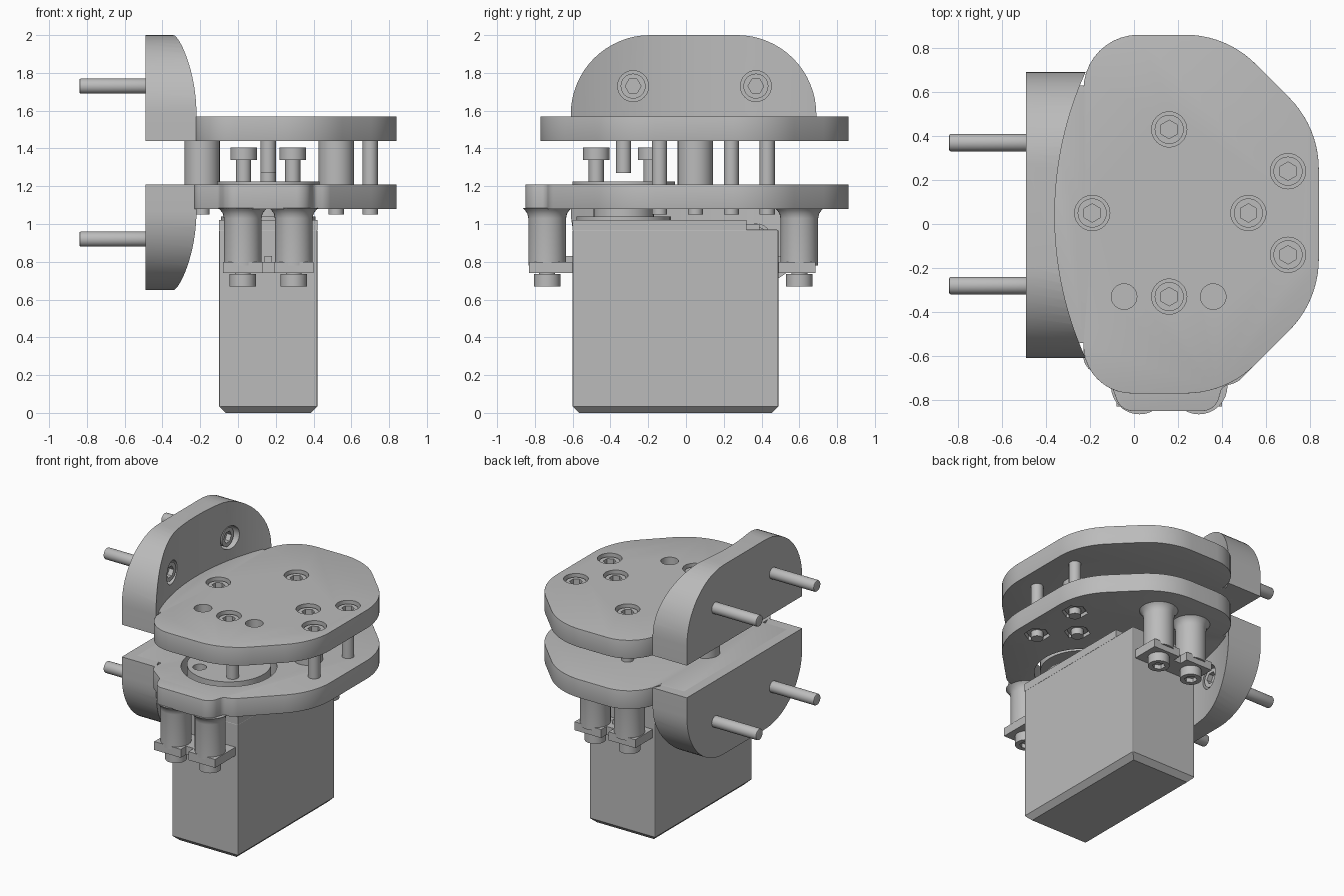
import bpy, bmesh, math
from mathutils import Matrix, Vector

if "Cube" in bpy.data.objects:
    bpy.data.objects.remove(bpy.data.objects["Cube"])

GREY = (0.5, 0.5, 0.5, 1)
grey = bpy.data.materials.new("plain grey")
grey.use_nodes = True
grey.diffuse_color = GREY
grey.node_tree.nodes["Principled BSDF"].inputs["Base Color"].default_value = GREY


def finish(name, bm):
    bmesh.ops.recalc_face_normals(bm, faces=bm.faces)
    mesh = bpy.data.meshes.new(name)
    bm.to_mesh(mesh)
    bm.free()
    mesh.materials.append(grey)
    ob = bpy.data.objects.new(name, mesh)
    bpy.context.collection.objects.link(ob)
    return ob


def activate(ob):
    bpy.ops.object.select_all(action='DESELECT')
    ob.select_set(True)
    bpy.context.view_layer.objects.active = ob


def smooth(*obs):
    for ob in obs:
        activate(ob)
        bpy.ops.object.shade_smooth_by_angle(angle=math.radians(35))


def cut(ob, *cutters):
    for c in cutters:
        activate(ob)
        m = ob.modifiers.new("cut", 'BOOLEAN')
        m.operation, m.solver, m.object = 'DIFFERENCE', 'EXACT', c
        bpy.ops.object.modifier_apply(modifier=m.name)
        bpy.data.objects.remove(c)


def bevel(ob, width, segments=3, angle=50):
    activate(ob)
    m = ob.modifiers.new("bevel", 'BEVEL')
    m.width, m.segments = width, segments
    m.angle_limit = math.radians(angle)
    bpy.ops.object.modifier_apply(modifier=m.name)


def cyls(name, bases, r, h, axis='Z', sides=32):
    """Equal cylinders, each rising from its base point along the axis."""
    bm = bmesh.new()
    turn = Matrix.Rotation(math.pi / 2, 4, 'Y') if axis == 'X' else Matrix()
    for b in bases:
        m = Matrix.Translation(b) @ turn @ Matrix.Translation((0, 0, h / 2))
        bmesh.ops.create_cone(bm, cap_ends=True, segments=sides, radius1=r, radius2=r,
                              depth=h, matrix=m)
    return finish(name, bm)


def box(name, lo, hi):
    bm = bmesh.new()
    lo, hi = Vector(lo), Vector(hi)
    m = Matrix.Translation((lo + hi) / 2) @ Matrix.Diagonal((*(hi - lo), 1))
    bmesh.ops.create_cube(bm, size=1, matrix=m)
    return finish(name, bm)


def rounded(corners, steps=10):
    """Closed outline from corners (u, v, radius)."""
    out = []
    for i, (u, v, r) in enumerate(corners):
        p = Vector((u, v))
        if r == 0:
            out.append(p)
            continue
        a = (Vector(corners[i - 1][:2]) - p).normalized()
        b = (Vector(corners[(i + 1) % len(corners)][:2]) - p).normalized()
        half = a.angle(b) / 2
        c = p + (a + b).normalized() * r / math.sin(half)
        s, e = p + a * r / math.tan(half) - c, p + b * r / math.tan(half) - c
        sweep = s.angle_signed(e)
        for k in range(steps + 1):
            t = -sweep * k / steps
            out.append(c + Vector((s.x * math.cos(t) - s.y * math.sin(t),
                                   s.x * math.sin(t) + s.y * math.cos(t))))
    return out


def prism(name, pts, place, lift):
    bm = bmesh.new()
    face = bm.faces.new([bm.verts.new(place(p)) for p in pts])
    new = bmesh.ops.extrude_face_region(bm, geom=[face])["geom"]
    bmesh.ops.translate(bm, vec=lift, verts=[v for v in new if isinstance(v, bmesh.types.BMVert)])
    return finish(name, bm)


def at(points, z):
    return [(x, y, z) for x, y in points]


# Layout of the fasteners
STANDOFFS = [(-0.19, 0.05), (0.52, 0.05)]
CLAMPS = STANDOFFS + [(0.16, 0.43), (0.70, 0.24), (0.70, -0.14)]
HUB = (0.16, -0.33)
EAR_BOLTS = [(x, y) for x in (0.025, 0.295) for y in (-0.735, 0.6)]

# Two rounded plates, the lower one with a front tab
right_side = [(-0.23, 0.86, 0.25), (0.42, 0.86, 0.45), (0.84, 0.44, 0.46), (0.84, -0.35, 0.46)]
left_side = [(-0.42, -0.54, 0), (-0.42, 0.62, 0), (-0.23, 0.63, 0)]
upper = right_side + [(0.42, -0.77, 0.45), (-0.23, -0.77, 0.22), (-0.23, -0.54, 0)] + left_side
lower = right_side + [(0.47, -0.72, 0.1), (0.40, -0.74, 0.04), (0.37, -0.85, 0.08),
                      (-0.06, -0.85, 0.08), (-0.10, -0.74, 0.04), (-0.23, -0.64, 0.08),
                      (-0.23, -0.54, 0)] + left_side
upper_plate = prism("upper_plate", rounded(upper), lambda p: (p.x, p.y, 1.44), (0, 0, 0.13))
lower_plate = prism("lower_plate", rounded(lower), lambda p: (p.x, p.y, 1.08), (0, 0, 0.13))
for plate in (upper_plate, lower_plate):
    bevel(plate, 0.03)
cut(upper_plate,
    cyls("counterbores", at(CLAMPS + [HUB], 1.475), 0.08, 0.2),
    cyls("access_holes", at([(-0.045, -0.33), (0.36, -0.33)], 1.3), 0.058, 0.4))
cut(lower_plate,
    cyls("hub_hole", at([HUB], 1.0), 0.31, 0.4, sides=64),
    cyls("nut_pockets", at(CLAMPS, 1.0), 0.085, 0.13, sides=6))
smooth(upper_plate, lower_plate)

# Screws through the plates, with socket heads and nuts
heads = cyls("plate_screw_heads", at(CLAMPS + [HUB], 1.475), 0.066, 0.075)
cut(heads, cyls("sockets", at(CLAMPS + [HUB], 1.51), 0.042, 0.1, sides=6))
shanks = cyls("clamp_screw_shanks", at(CLAMPS, 1.05), 0.04, 0.43)
hub_shank = cyls("hub_screw_shank", at([HUB], 1.27), 0.04, 0.21)
cyls("nuts", at(CLAMPS, 1.095), 0.072, 0.04, sides=6)
spacers = cyls("spacers", at(STANDOFFS, 1.205), 0.094, 0.24)
smooth(heads, shanks, hub_shank, spacers)

# Curved side flanges, the lower one mirrored in height
outline = rounded([(-0.61, 1.44, 0), (0.69, 1.44, 0), (0.69, 2.0, 0.42), (-0.61, 2.0, 0.42)], 16)
for name, flip in (("upper", False), ("lower", True)):
    def height(z):
        return 2.65 - z if flip else z
    flange = prism(name + "_flange", outline, lambda p: (-0.49, p.x, height(p.y)), (0.3, 0, 0))
    bolts = [(y, height(1.73)) for y in (-0.28, 0.37)]
    cut(flange,
        cyls("concave_cutter", [(1.22, 0.04, 0)], 1.58, 3, sides=256),
        cyls("flange_counterbores", [(-0.41, *b) for b in bolts], 0.082, 0.5, 'X'))
    fheads = cyls(name + "_flange_screw_heads", [(-0.415, *b) for b in bolts], 0.066, 0.075, 'X')
    cut(fheads, cyls("sockets", [(-0.375, *b) for b in bolts], 0.042, 0.1, 'X', 6))
    rods = cyls(name + "_flange_screw_shanks", [(-0.84, *b) for b in bolts], 0.04, 0.43, 'X')
    bevel(rods, 0.008, 2)
    smooth(flange, fheads, rods)

# Motor body with a chamfered base, cover and output gear
body = box("motor_body", (-0.10, -0.60, 0), (0.42, 0.49, 0.97))
bm = bmesh.new()
bm.from_mesh(body.data)
bmesh.ops.bevel(bm, geom=[e for e in bm.edges if all(v.co.z < 0.01 for v in e.verts)],
                offset=0.035, segments=1, affect='EDGES')
bm.to_mesh(body.data)
bm.free()
bevel(body, 0.008, 2, 60)
box("motor_cover", (-0.10, -0.60, 0.965), (0.42, 0.32, 1.02))
box("motor_cover_step", (-0.06, 0.3, 0.965), (0.38, 0.39, 1.0))
boss = cyls("output_boss", at([HUB], 1.01), 0.25, 0.03)
gear = cyls("output_shaft", at([HUB], 1.03), 0.16, 0.08)

# Horn disc with two holes and two raised bolts
horn = cyls("horn_disc", at([HUB], 1.09), 0.272, 0.135, sides=64)
cut(horn, cyls("horn_holes", at([(0.03, -0.475), (0.29, -0.185)], 1.15), 0.045, 0.2))
HORN_BOLTS = [(0.03, -0.185), (0.29, -0.475)]
hheads = cyls("horn_bolt_heads", at(HORN_BOLTS, 1.34), 0.07, 0.065)
cut(hheads, cyls("sockets", at(HORN_BOLTS, 1.37), 0.042, 0.1, sides=6))
hshanks = cyls("horn_bolt_shanks", at(HORN_BOLTS, 1.2), 0.04, 0.15)
smooth(boss, gear, horn, hheads, hshanks)

# Mounting ears with slots and a small rib
for name, y0, y1 in (("front", -0.83, -0.59), ("rear", 0.48, 0.685)):
    ear = box(name + "_ear", (-0.08, y0, 0.74), (0.40, y1, 0.80))
    outer = y0 if name == "front" else y1
    cut(ear, box("slot", (0.13, outer - 0.06, 0.6), (0.19, outer + 0.06, 0.9)))
    inner = -0.67 if name == "front" else 0.47
    box(name + "_ear_rib", (0.14, inner, 0.79), (0.18, inner + 0.1, 0.83))

# Flared posts and the bolts that hold the ears
bm = bmesh.new()
flare = [(0.1, 0.78), (0.1, 1.03), (0.105, 1.055), (0.118, 1.073), (0.13, 1.085)]
for x, y in EAR_BOLTS:
    rings = [[bm.verts.new((x + r * math.cos(a), y + r * math.sin(a), z))
              for a in (math.tau * i / 32 for i in range(32))] for r, z in flare]
    for lo, hi in zip(rings, rings[1:]):
        for i in range(32):
            bm.faces.new((lo[i - 1], lo[i], hi[i], hi[i - 1]))
    bm.faces.new(rings[0])
    bm.faces.new(rings[-1])
posts = finish("ear_posts", bm)
eheads = cyls("ear_bolt_heads", at(EAR_BOLTS, 0.67), 0.07, 0.065)
cut(eheads, cyls("sockets", at(EAR_BOLTS, 0.6), 0.042, 0.1, sides=6))
eshanks = cyls("ear_bolt_shanks", at(EAR_BOLTS, 0.72), 0.042, 0.1)
smooth(posts, eheads, eshanks)
